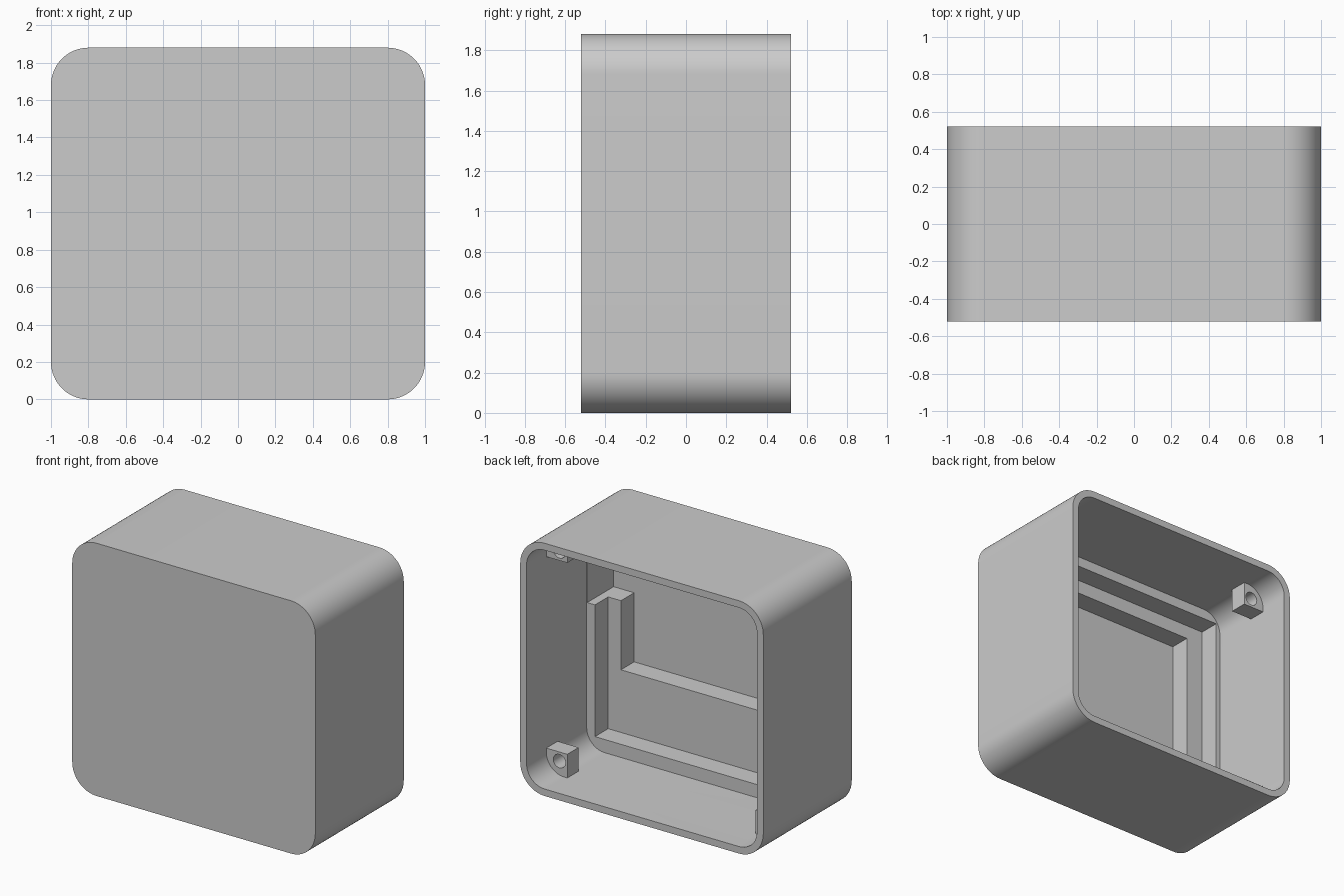
import bpy
import bmesh
from math import cos, sin, pi, radians

if "Cube" in bpy.data.objects:
    bpy.data.objects.remove(bpy.data.objects["Cube"], do_unlink=True)

HEIGHT = 1.88
DEPTH = 0.52
WALL = 0.052
MID = HEIGHT / 2

grey = bpy.data.materials.new("light_grey")
grey.use_nodes = True
grey.diffuse_color = (0.6, 0.6, 0.6, 1)
grey.node_tree.nodes["Principled BSDF"].inputs["Base Color"].default_value = (0.6, 0.6, 0.6, 1)


def prism(name, outline, y0, y1):
    """Extrude an (x, z) outline from y0 to y1."""
    bm = bmesh.new()
    face = bm.faces.new([bm.verts.new((x, y0, z)) for x, z in outline])
    moved = bmesh.ops.extrude_face_region(bm, geom=[face])["geom"]
    verts = [v for v in moved if isinstance(v, bmesh.types.BMVert)]
    bmesh.ops.translate(bm, verts=verts, vec=(0, y1 - y0, 0))
    bmesh.ops.recalc_face_normals(bm, faces=bm.faces)
    mesh = bpy.data.meshes.new(name)
    bm.to_mesh(mesh)
    bm.free()
    mesh.materials.append(grey)
    obj = bpy.data.objects.new(name, mesh)
    bpy.context.collection.objects.link(obj)
    return obj


def rectangle(x0, x1, z0, z1):
    return [(x0, z0), (x1, z0), (x1, z1), (x0, z1)]


def arc(cx, cz, r, start, sweep, steps):
    return [(cx + r * cos(start + sweep * i / steps), cz + r * sin(start + sweep * i / steps))
            for i in range(steps + 1)]


def rounded(inset, radius):
    """Rounded rectangle, inset from the outer outline."""
    a, b = 1 - inset - radius, MID - inset - radius
    corners = [(a, b), (-a, b), (-a, -b), (a, -b)]
    return [p for i, (x, z) in enumerate(corners)
            for p in arc(x, MID + z, radius, i * pi / 2, pi / 2, 16)]


def cut(target, cutter):
    """Subtract the cutter from the target and discard the cutter."""
    mod = target.modifiers.new("cut", "BOOLEAN")
    mod.operation, mod.solver, mod.object = "DIFFERENCE", "EXACT", cutter
    bpy.context.view_layer.update()
    result = target.evaluated_get(bpy.context.evaluated_depsgraph_get())
    mesh = bpy.data.meshes.new_from_object(result)
    target.modifiers.remove(mod)
    target.data = mesh
    bpy.data.objects.remove(cutter, do_unlink=True)


# Housing block and its main cavity, open at the back
housing = prism("housing", rounded(0, 0.2), -DEPTH, DEPTH)
cavity = prism("cavity", rounded(WALL, 0.148), -0.187, DEPTH + 0.2)

# Leave four screw bosses standing in the cavity corners
corners = [(sx, sz) for sx in (-1, 1) for sz in (-1, 1)]
for sx, sz in corners:
    outline = rectangle(sx * 0.775, sx * 1.1, MID + sz * 0.712, MID + sz * 1.1)
    cut(cavity, prism("boss", outline, 0.155, 0.288))
cut(housing, cavity)

# Stepped recesses behind the front plate, with a notch at one side
for name, outline, y in (
        ("upper_recess", rectangle(-0.915, 0.88, 0.15, 1.753), -0.342),
        ("lower_recess", rectangle(-0.775, 0.775, 0.616, 1.65), -0.497),
        ("side_notch", rectangle(0.6, 0.944, 1.13, 1.65), -0.497)):
    cut(housing, prism(name, outline, y, 0.05))

# Screw holes through the bosses
for sx, sz in corners:
    circle = arc(sx * 0.84, MID + sz * 0.78, 0.05, 0, 2 * pi, 32)[:-1]
    cut(housing, prism("screw_hole", circle, 0.1, 0.4))

bpy.ops.object.select_all(action="DESELECT")
housing.select_set(True)
bpy.context.view_layer.objects.active = housing
bpy.ops.object.shade_smooth_by_angle(angle=radians(30))
